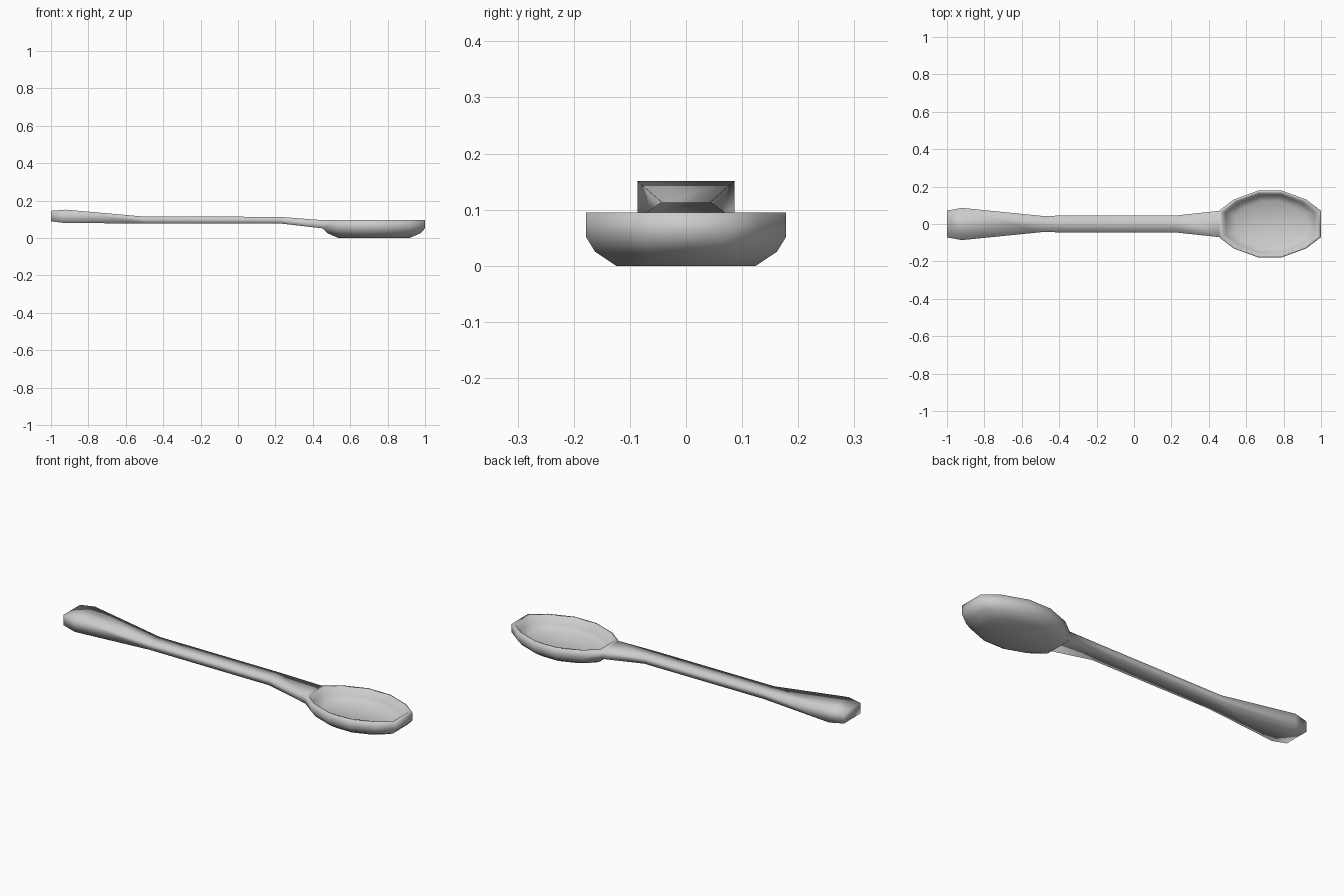
import bpy, bmesh

if "Cube" in bpy.data.objects:
    bpy.data.objects.remove(bpy.data.objects["Cube"])

bm = bmesh.new()
CX = 0.727

# Twelve-sided bowl outline: one quadrant, mirrored all round
quad = [(0.273, 0.07), (0.195, 0.13), (0.065, 0.178)]
half = quad + [(-x, y) for x, y in reversed(quad)]
outline = half + [(x, -y) for x, y in reversed(half)]


def bridge(a, b):
    n = len(a)
    for i in range(n):
        j = (i + 1) % n
        bm.faces.new((a[i], a[j], b[j], b[i]))


# Bowl: rings from the outer base, up over the rim and down inside
levels = [(0.70, 0.0), (0.91, 0.025), (1.0, 0.051), (1.0, 0.095),
          (0.93, 0.095), (0.87, 0.055), (0.68, 0.03)]
rings = [[bm.verts.new((CX + x * s, y * s, z)) for x, y in outline]
         for s, z in levels]
for a, b in zip(rings, rings[1:]):
    bridge(a, b)
bm.faces.new(rings[0])
bm.faces.new(rings[-1])

# Open the bowl wall where the neck joins
low, high = rings[2], rings[3]
neck = [low[5], low[6], high[6], high[5]]
wall = next(f for f in bm.faces if set(f.verts) == set(neck))
bm.faces.remove(wall)

# Handle: rectangular sections (x, half width, bottom, top)
sections = [(0.22, 0.045, 0.078, 0.113), (-0.5, 0.044, 0.078, 0.114),
            (-0.92, 0.086, 0.079, 0.151), (-1.0, 0.072, 0.089, 0.145)]
prev = neck
for x, w, z0, z1 in sections:
    ring = [bm.verts.new(p) for p in
            ((x, w, z0), (x, -w, z0), (x, -w, z1), (x, w, z1))]
    bridge(prev, ring)
    prev = ring
bm.faces.new(prev)

# Finish as one smooth spoon
bmesh.ops.recalc_face_normals(bm, faces=bm.faces[:])
for f in bm.faces:
    f.smooth = True
mesh = bpy.data.meshes.new("spoon")
bm.to_mesh(mesh)
bm.free()
bpy.context.collection.objects.link(bpy.data.objects.new("spoon", mesh))
